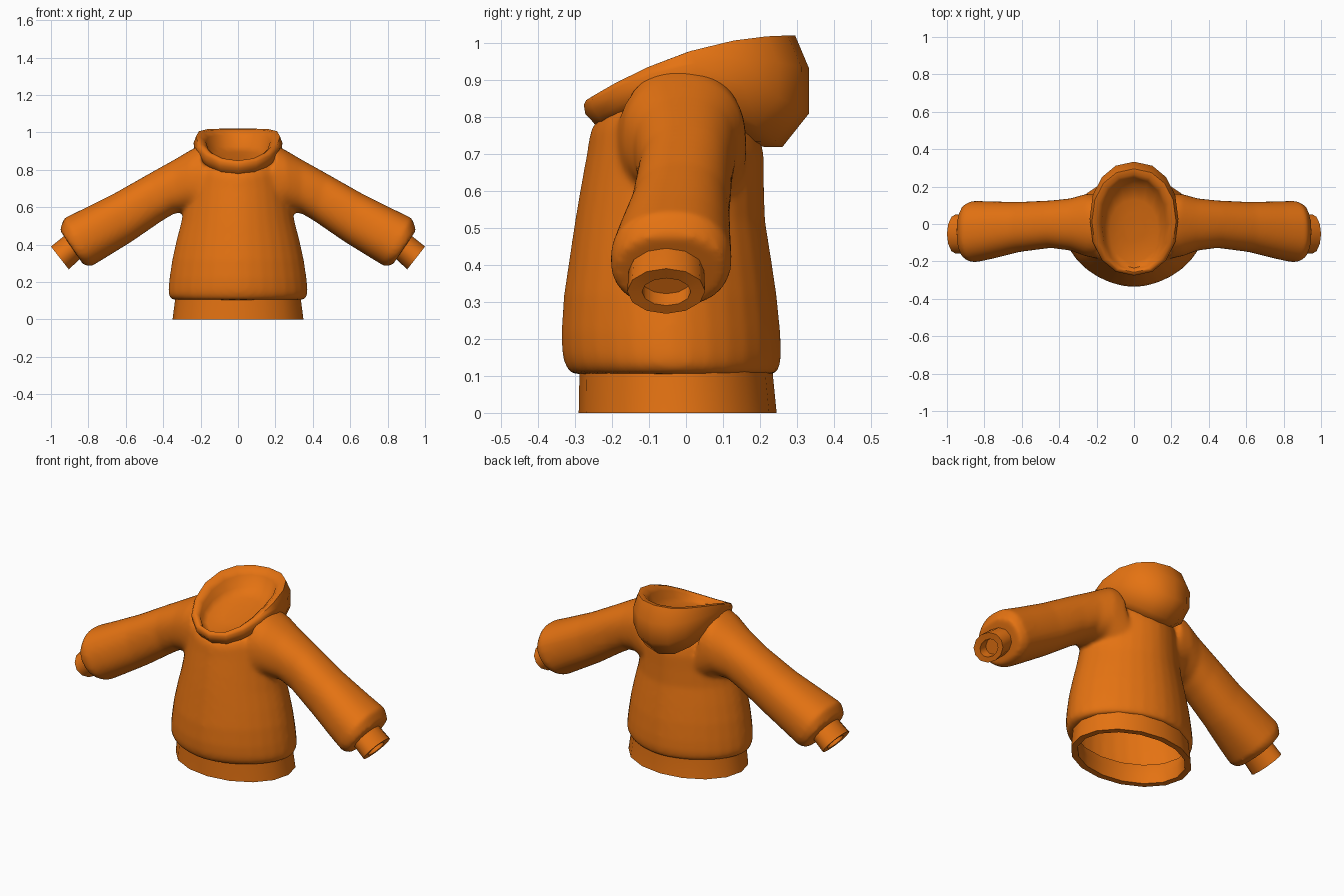
import bpy, bmesh, math
from mathutils import Vector

if "Cube" in bpy.data.objects:
    bpy.data.objects.remove(bpy.data.objects["Cube"])

orange = bpy.data.materials.new("orange_fabric")
orange.diffuse_color = (0.78, 0.17, 0.006, 1)
orange.use_nodes = True
orange.node_tree.nodes["Principled BSDF"].inputs["Base Color"].default_value = orange.diffuse_color


def circle(n, p):
    """Cosine and sine around a superellipse; p below 1 is squarer."""
    for i in range(n):
        a = 2 * math.pi * i / n
        yield [math.copysign(abs(v) ** p, v) for v in (math.cos(a), math.sin(a))]


def ring(rx, yf, yb, zf, zs=None, zb=None, n=16, p=1):
    """Oval around z; height runs from front zf over sides zs to back zb."""
    zs = zf if zs is None else zs
    zb = zf if zb is None else zb
    return [Vector((rx * s, (yf + yb) / 2 + (yb - yf) / 2 * c,
                    zs + (zb - zf) / 2 * c + ((zb + zf) / 2 - zs) * c * c))
            for c, s in circle(n, p)]


def arm_ring(xt, zt, xb, zb, yf, yb, side, n=16, p=0.88):
    """Rounded section through a top point and a bottom point."""
    return [Vector((side * ((xt + xb) / 2 + (xt - xb) / 2 * c),
                    (yf + yb) / 2 + (yb - yf) / 2 * s,
                    (zt + zb) / 2 + (zt - zb) / 2 * c))
            for c, s in circle(n, p)]


def loft(bm, rings, caps=(True, True)):
    rows = [[bm.verts.new(p) for p in r] for r in rings]
    n = len(rows[0])
    for a, b in zip(rows, rows[1:]):
        for i in range(n):
            bm.faces.new((a[i], a[(i + 1) % n], b[(i + 1) % n], b[i]))
    for row, use in zip((rows[0], rows[-1]), caps):
        if use:
            bm.faces.new(row)


def finish(bm, name, angle=60):
    bmesh.ops.recalc_face_normals(bm, faces=bm.faces)
    me = bpy.data.meshes.new(name)
    bm.to_mesh(me)
    bm.free()
    me.materials.append(orange)
    ob = bpy.data.objects.new(name, me)
    bpy.context.collection.objects.link(ob)
    for o in bpy.context.selected_objects:
        o.select_set(False)
    bpy.context.view_layer.objects.active = ob
    ob.select_set(True)
    bpy.ops.object.shade_smooth_by_angle(angle=math.radians(angle))
    return ob


# Torso and sleeves, blended into one soft surface
bm = bmesh.new()
torso = [(0.352, -0.31, 0.245, 0.105), (0.372, -0.327, 0.254, 0.128), (0.373, -0.335, 0.258, 0.16),
         (0.367, -0.337, 0.255, 0.22), (0.352, -0.33, 0.245, 0.32), (0.33, -0.315, 0.23, 0.42),
         (0.304, -0.30, 0.214, 0.52), (0.287, -0.283, 0.211, 0.62), (0.277, -0.268, 0.21, 0.70),
         (0.255, -0.26, 0.203, 0.755, 0.80, 0.735), (0.23, -0.245, 0.19, 0.79, 0.84, 0.755),
         (0.15, -0.18, 0.12, 0.79, 0.82, 0.76)]
loft(bm, [ring(*t, n=32, p=1.1) for t in torso])
sleeve = [(0.20, 0.935, 0.15, 0.50, -0.19, 0.165), (0.25, 0.908, 0.27, 0.575, -0.172, 0.16),
          (0.34, 0.855, 0.34, 0.567, -0.142, 0.137), (0.48, 0.777, 0.41, 0.525, -0.128, 0.126),
          (0.66, 0.675, 0.57, 0.415, -0.15, 0.118), (0.83, 0.59, 0.70, 0.335, -0.187, 0.121),
          (0.93, 0.542, 0.782, 0.285, -0.206, 0.124), (0.953, 0.478, 0.825, 0.29, -0.192, 0.108)]
for side in (1, -1):
    loft(bm, [arm_ring(*s, side, n=32) for s in sleeve])
body = finish(bm, "torso_and_sleeves")
rm = body.modifiers.new("blend", 'REMESH')
rm.mode = 'VOXEL'
rm.voxel_size = 0.011
rm.use_smooth_shade = True
sm = body.modifiers.new("soften", 'SMOOTH')
sm.factor = 0.5
sm.iterations = 12
for m in ("blend", "soften"):
    bpy.ops.object.modifier_apply(modifier=m)

# Open the underside so the garment is hollow
bm = bmesh.new()
bm.from_mesh(body.data)
under = []
for f in bm.faces:
    c = f.calc_center_median()
    if c.z < 0.15 and (c.x / 0.325) ** 2 + ((c.y + 0.026) / 0.25) ** 2 < 1:
        under.append(f)
bmesh.ops.delete(bm, geom=under, context='FACES')
bm.to_mesh(body.data)
bm.free()

# Waist band, folded inward
bm = bmesh.new()
hem = [(0.335, -0.288, 0.235, 0.125), (0.337, -0.288, 0.235, 0.10), (0.35, -0.29, 0.245, 0.0),
       (0.315, -0.255, 0.212, 0.0), (0.312, -0.252, 0.21, 0.06), (0.325, -0.27, 0.222, 0.12)]
loft(bm, [ring(*h) for h in hem], (False, False))
finish(bm, "waist_band")

# Cuffs with shallow openings
cuff = [(0.90, 0.465, 0.81, 0.355, -0.152, 0.047), (0.935, 0.442, 0.845, 0.323, -0.155, 0.049),
        (1.0, 0.39, 0.905, 0.268, -0.159, 0.052), (0.975, 0.364, 0.922, 0.29, -0.119, 0.013),
        (0.935, 0.395, 0.882, 0.322, -0.119, 0.013)]
for side, name in ((1, "cuff_right"), (-1, "cuff_left")):
    bm = bmesh.new()
    loft(bm, [arm_ring(*c, side, n=12, p=1) for c in cuff])
    finish(bm, name, 65)

# Folded-down hood: outer bulge, rolled rim, inner bowl
bm = bmesh.new()
hood = [(0.19, -0.235, 0.18, 0.765, 0.83, 0.72), (0.225, -0.255, 0.26, 0.79, 0.86, 0.718),
        (0.235, -0.272, 0.333, 0.808, 0.90, 0.81), (0.237, -0.276, 0.333, 0.832, 0.945, 0.93),
        (0.225, -0.27, 0.295, 0.845, 0.978, 1.02), (0.20, -0.258, 0.265, 0.85, 0.975, 1.015),
        (0.172, -0.245, 0.245, 0.838, 0.95, 0.985), (0.16, -0.235, 0.215, 0.82, 0.90, 0.925),
        (0.13, -0.20, 0.13, 0.82, 0.87, 0.895), (0.06, -0.10, 0.06, 0.835, 0.86, 0.88)]
loft(bm, [ring(*h, p=0.92) for h in hood])
finish(bm, "hood")
